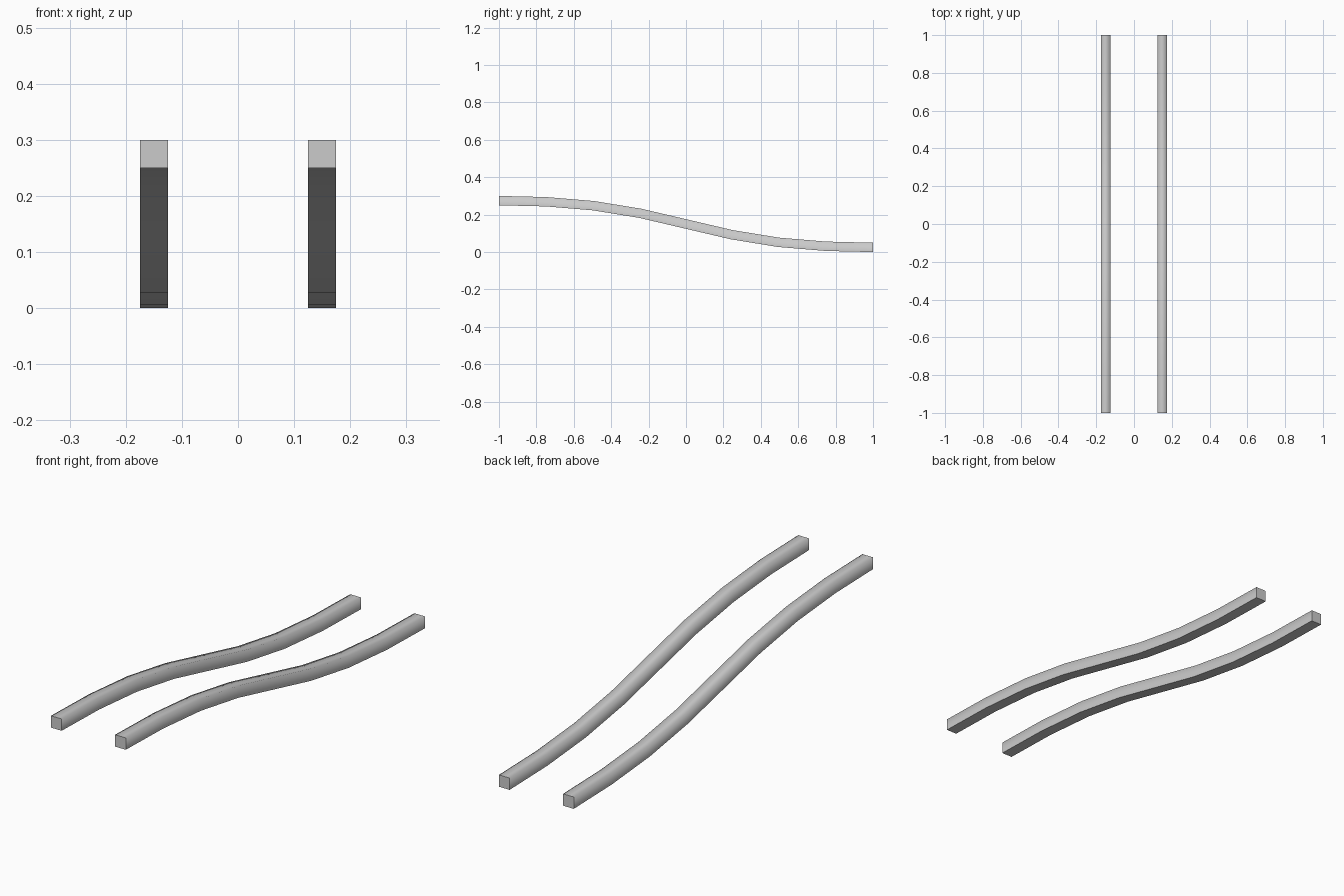
import bpy, bmesh
from mathutils import Vector

if "Cube" in bpy.data.objects:
    bpy.data.objects.remove(bpy.data.objects["Cube"])

HALF = 0.025      # half the rail thickness
SEGMENTS = 8


def path_points():
    """S-curve from high front to low back, sampled evenly along its length."""
    a, b, c, d = (Vector(p) for p in ((-1, .275), (0, .275), (0, .025), (1, .025)))
    fine = []
    for i in range(401):
        t = i / 400
        s = 1 - t
        pos = a*s**3 + b*3*s*s*t + c*3*s*t*t + d*t**3
        tan = ((b-a)*s*s + (c-b)*2*s*t + (d-c)*t*t).normalized()
        fine.append((pos, tan))
    lengths = [0.0]
    for (p, _), (q, _) in zip(fine, fine[1:]):
        lengths.append(lengths[-1] + (q - p).length)
    for k in range(SEGMENTS + 1):
        target = lengths[-1] * k / SEGMENTS
        yield fine[min(range(401), key=lambda i: abs(lengths[i] - target))]


def make_rail(name, x):
    bm = bmesh.new()
    rings = []
    # square section swept along the path
    for pos, tan in path_points():
        up = Vector((-tan.y, tan.x)) * HALF
        lo, hi = pos - up, pos + up
        rings.append([bm.verts.new(v) for v in (
            (x - HALF, lo.x, lo.y), (x + HALF, lo.x, lo.y),
            (x + HALF, hi.x, hi.y), (x - HALF, hi.x, hi.y))])
    bottom = []
    for r, q in zip(rings, rings[1:]):
        for i in range(4):
            j = (i + 1) % 4
            f = bm.faces.new((r[i], r[j], q[j], q[i]))
            if i == 0:
                bottom.append(f)
    caps = [bm.faces.new(rings[0][::-1]), bm.faces.new(rings[-1])]
    bmesh.ops.recalc_face_normals(bm, faces=bm.faces[:])
    # soft upper edges, crisp ends and underside
    for f in bm.faces:
        f.smooth = True
    for e in bm.edges:
        in_bottom = sum(f in bottom for f in e.link_faces)
        if in_bottom == 1 or any(f in caps for f in e.link_faces):
            e.smooth = False
    mesh = bpy.data.meshes.new(name)
    bm.to_mesh(mesh)
    bm.free()
    bpy.context.collection.objects.link(bpy.data.objects.new(name, mesh))


# the two parallel rails
for name, x in (("left_rail", -0.15), ("right_rail", 0.15)):
    make_rail(name, x)
